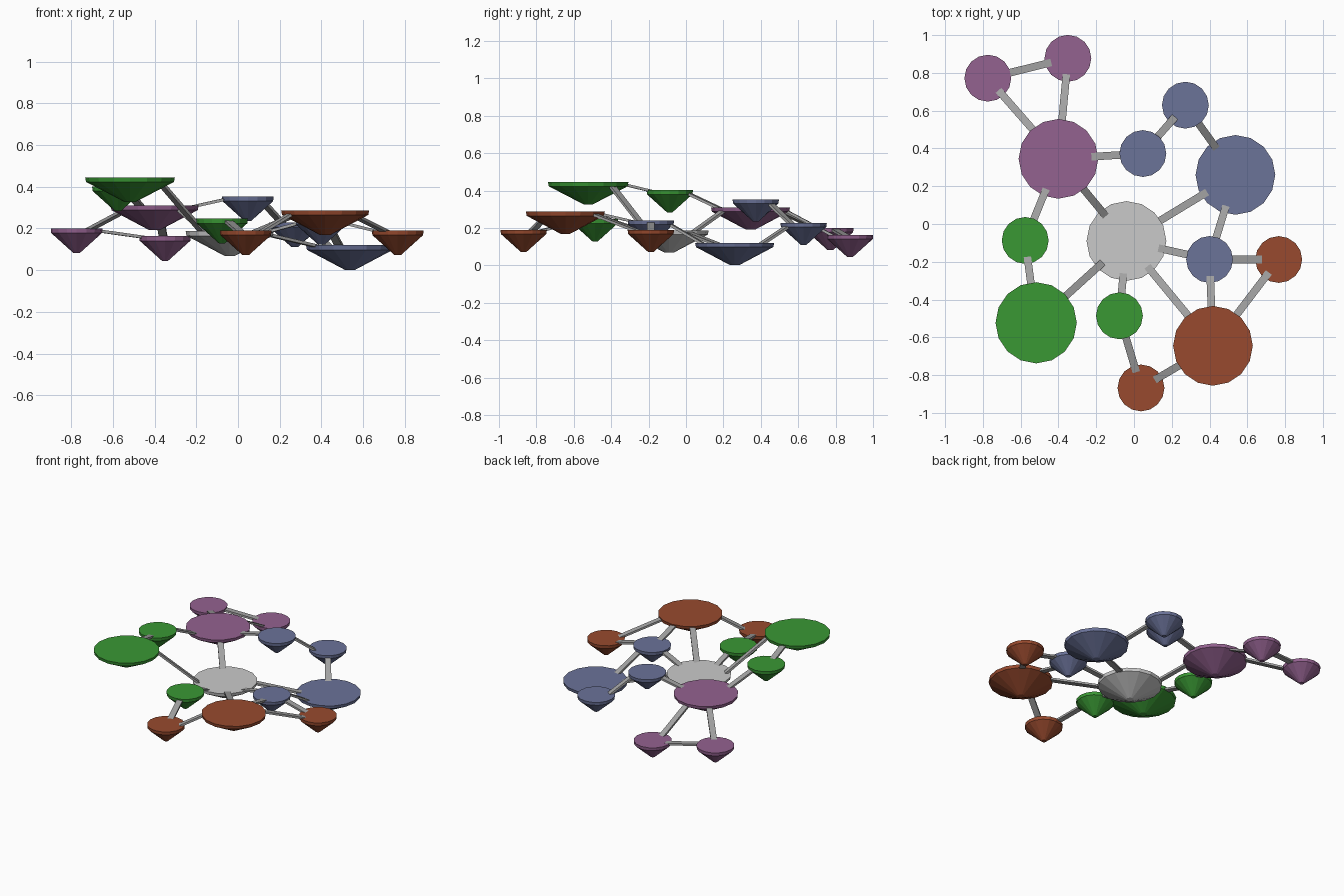
import bpy, bmesh
from math import cos, sin, tau
from mathutils import Vector, Matrix

cube = bpy.data.objects.get("Cube")
if cube:
    bpy.data.objects.remove(cube, do_unlink=True)


def material(name, srgb):
    linear = [((c / 255 + 0.055) / 1.055) ** 2.4 for c in srgb]
    mat = bpy.data.materials.new(name)
    mat.use_nodes = True
    mat.diffuse_color = (*linear, 1)
    mat.node_tree.nodes["Principled BSDF"].inputs["Base Color"].default_value = (*linear, 1)
    return mat


MATS = {
    "grey": material("pale grey", (202, 202, 202)),
    "purple": material("purple", (148, 98, 144)),
    "green": material("green", (58, 152, 52)),
    "blue": material("slate blue", (107, 115, 153)),
    "orange": material("rust orange", (152, 74, 46)),
    "bar": material("bridge grey", (163, 163, 163)),
}


def finish(name, bm, mat):
    bmesh.ops.recalc_face_normals(bm, faces=bm.faces)
    mesh = bpy.data.meshes.new(name)
    bm.to_mesh(mesh)
    bm.free()
    mesh.materials.append(MATS[mat])
    obj = bpy.data.objects.new(name, mesh)
    bpy.context.collection.objects.link(obj)


# Floating island: flat top, short rim, faceted cone beneath
def island(name, colour, centre, radius, sides=16):
    bm = bmesh.new()
    profile = [(1, 0), (0.98, -0.022), (0.12, -0.118)]
    rings = []
    for scale, drop in profile:
        rings.append([bm.verts.new(centre + Vector((
            radius * scale * cos(tau * i / sides),
            radius * scale * sin(tau * i / sides), drop))) for i in range(sides)])
    for upper, lower in zip(rings, rings[1:]):
        for i in range(sides):
            j = (i + 1) % sides
            bm.faces.new((upper[i], upper[j], lower[j], lower[i]))
    bm.faces.new(rings[0])
    bm.faces.new(rings[-1])
    finish(name, bm, colour)


# Flat bridge running from just inside one rim to just inside the next
def bridge(a, b):
    (_, start, ra), (_, end, rb) = ISLANDS[a], ISLANDS[b]
    flat = Vector((end.x - start.x, end.y - start.y, 0)).normalized()
    sink = Vector((0, 0, -0.008))
    p = start + flat * (ra - 0.04) + sink
    q = end - flat * (rb - 0.04) + sink
    along = (q - p).normalized()
    side = Vector((0, 0, 1)).cross(along).normalized()
    frame = Matrix((along, side, along.cross(side))).transposed().to_4x4()
    size = Matrix.Diagonal(((q - p).length, 0.04, 0.014, 1))
    bm = bmesh.new()
    bmesh.ops.create_cube(bm, size=1, matrix=Matrix.Translation((p + q) / 2) @ frame @ size)
    finish(f"bridge_{a}_to_{b}", bm, "bar")


BIG, SMALL = 0.211, 0.124
ISLANDS = {
    "hub": ("grey", Vector((-0.04, -0.09, 0.187)), BIG),
    "purple_main": ("purple", Vector((-0.4, 0.345, 0.31)), BIG),
    "purple_left": ("purple", Vector((-0.774, 0.772, 0.2)), SMALL),
    "purple_back": ("purple", Vector((-0.35, 0.877, 0.163)), SMALL),
    "green_main": ("green", Vector((-0.518, -0.523, 0.445)), 0.215),
    "green_back": ("green", Vector((-0.576, -0.087, 0.402)), SMALL),
    "green_front": ("green", Vector((-0.077, -0.486, 0.247)), SMALL),
    "blue_main": ("blue", Vector((0.537, 0.26, 0.12)), BIG),
    "blue_high": ("blue", Vector((0.047, 0.373, 0.353)), SMALL),
    "blue_back": ("blue", Vector((0.272, 0.629, 0.228)), SMALL),
    "blue_front": ("blue", Vector((0.4, -0.188, 0.24)), SMALL),
    "orange_main": ("orange", Vector((0.418, -0.645, 0.287)), BIG),
    "orange_front": ("orange", Vector((0.037, -0.868, 0.19)), SMALL),
    "orange_right": ("orange", Vector((0.766, -0.188, 0.19)), SMALL),
}
for key, (colour, centre, radius) in ISLANDS.items():
    island(f"island_{key}", colour, centre, radius)

LINKS = [
    ("hub", "purple_main green_main green_front blue_main blue_front orange_main"),
    ("purple_main", "purple_left purple_back blue_high green_back"),
    ("purple_left", "purple_back"),
    ("green_main", "green_back"),
    ("green_front", "orange_front"),
    ("blue_back", "blue_high blue_main"),
    ("blue_front", "blue_main orange_main orange_right"),
    ("orange_main", "orange_front orange_right"),
]
for source, targets in LINKS:
    for target in targets.split():
        bridge(source, target)
